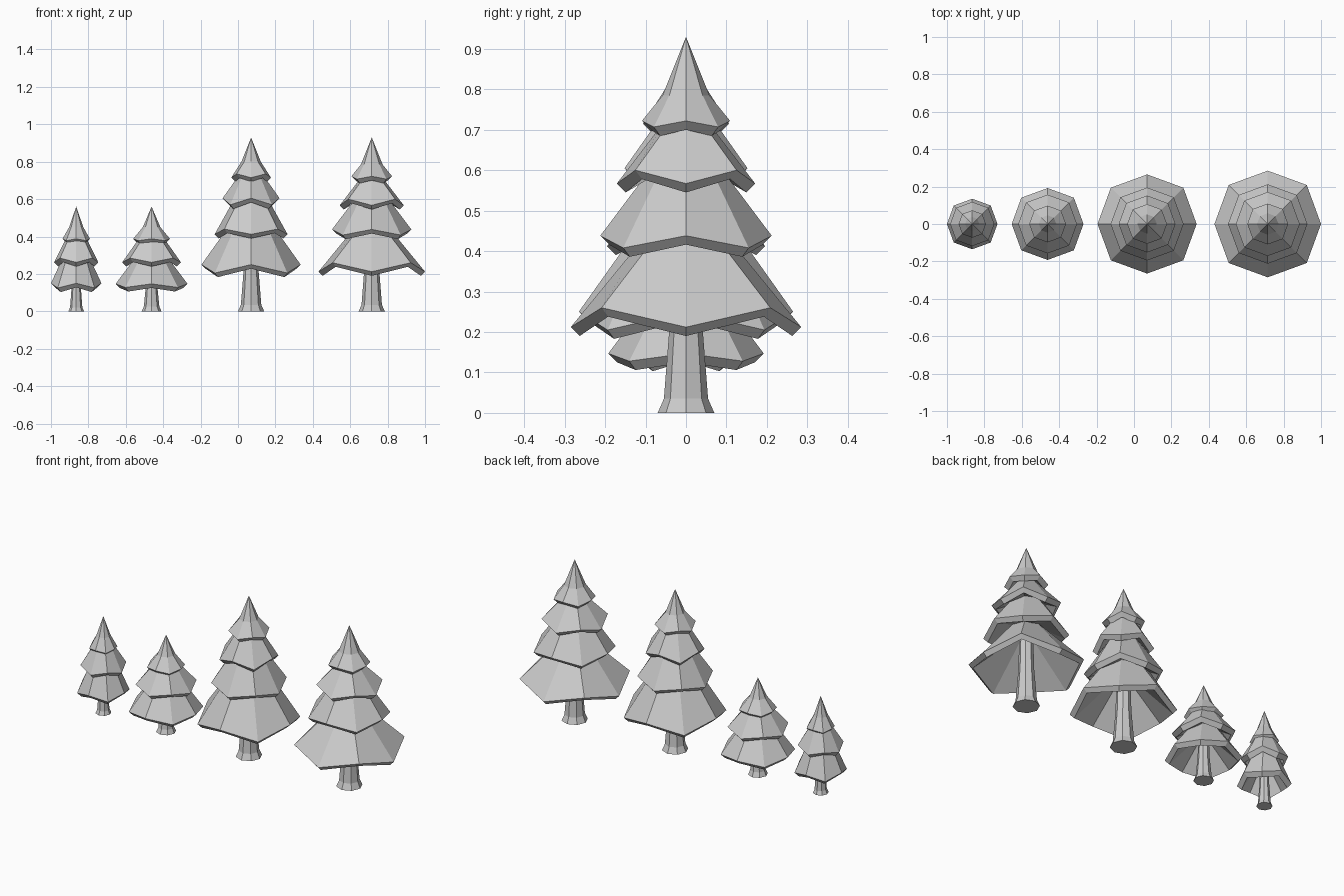
import bpy, bmesh
from math import cos, sin, pi

if "Cube" in bpy.data.objects:
    bpy.data.objects.remove(bpy.data.objects["Cube"])

SIDES = 8


def ring(bm, cx, r, z_even, z_odd=None, odd_scale=1.0):
    """Octagonal ring; every second corner may sit at another height."""
    z_odd = z_even if z_odd is None else z_odd
    out = []
    for i in range(SIDES):
        a = 2 * pi * i / SIDES
        rr, z = (r * odd_scale, z_odd) if i % 2 else (r, z_even)
        out.append(bm.verts.new((cx + rr * cos(a), rr * sin(a), z)))
    return out


def bridge(bm, a, b):
    for i in range(SIDES):
        j = (i + 1) % SIDES
        bm.faces.new((a[i], a[j], b[j], b[i]))


def finish(bm, name):
    bmesh.ops.recalc_face_normals(bm, faces=bm.faces[:])
    mesh = bpy.data.meshes.new(name)
    bm.to_mesh(mesh)
    bm.free()
    bpy.context.collection.objects.link(bpy.data.objects.new(name, mesh))


def trunk(name, cx, r, flare, top):
    bm = bmesh.new()
    rings = [ring(bm, cx, *p) for p in
             ((r, 0), (r * 0.78, flare), (r * 0.58, top * 0.5), (r * 0.5, top))]
    for a, b in zip(rings, rings[1:]):
        bridge(bm, a, b)
    bm.faces.new(rings[0])
    bm.faces.new(rings[-1])
    finish(bm, name)


def tier(name, cx, rim, top, inner, apex=None):
    """Hollow skirt of branches: slope, bevelled zigzag rim, inner cavity."""
    r, z_even, z_odd = rim
    t = 0.022
    bm = bmesh.new()
    up = ring(bm, cx, *top)
    rings = [up,
             ring(bm, cx, r, z_even, z_odd, 1.035),
             ring(bm, cx, r - t, z_even - t, z_odd - t, 1.035),
             ring(bm, cx, *inner)]
    for a, b in zip(rings, rings[1:]):
        bridge(bm, a, b)
    bm.faces.new(rings[-1])
    if apex is None:
        bm.faces.new(up)
    else:
        tip = bm.verts.new((cx, 0, apex))
        for i in range(SIDES):
            bm.faces.new((up[i], up[(i + 1) % SIDES], tip))
    finish(bm, name)


# centre x, trunk radius, apex, tiers of (rim radius, rim z, corner z), (top radius, top z)
TREES = {
    "small_slim_tree": (-0.865, 0.042, 0.56, [
        ((0.135, 0.15, 0.125), (0.07, 0.29)),
        ((0.118, 0.262, 0.285), (0.05, 0.40)),
        ((0.073, 0.388, 0.378), (0.038, 0.45))]),
    "small_wide_tree": (-0.462, 0.053, 0.56, [
        ((0.192, 0.147, 0.128), (0.085, 0.29)),
        ((0.157, 0.262, 0.285), (0.06, 0.40)),
        ((0.098, 0.388, 0.378), (0.047, 0.45))]),
    "tall_slim_tree": (0.07, 0.07, 0.93, [
        ((0.265, 0.25, 0.205), (0.13, 0.44)),
        ((0.195, 0.412, 0.44), (0.085, 0.61)),
        ((0.152, 0.605, 0.57), (0.06, 0.735)),
        ((0.106, 0.715, 0.735), (0.052, 0.80))]),
    "tall_wide_tree": (0.715, 0.07, 0.93, [
        ((0.285, 0.212, 0.26), (0.09, 0.45)),
        ((0.212, 0.438, 0.408), (0.09, 0.60)),
        ((0.171, 0.567, 0.60), (0.05, 0.725)),
        ((0.109, 0.722, 0.707), (0.058, 0.785))]),
}

for name, (cx, tr, apex, tiers) in TREES.items():
    first_top = tiers[0][1]
    trunk(name + "_trunk", cx, tr, tr * 0.5, first_top[1] - 0.02)
    inner = (tr * 0.5, first_top[1] - 0.035)
    for k, (rim, top) in enumerate(tiers):
        last = k == len(tiers) - 1
        tier(f"{name}_branches_{k + 1}", cx, rim, top, inner, apex if last else None)
        inner = (top[0] * 0.95, top[1] - 0.002)
